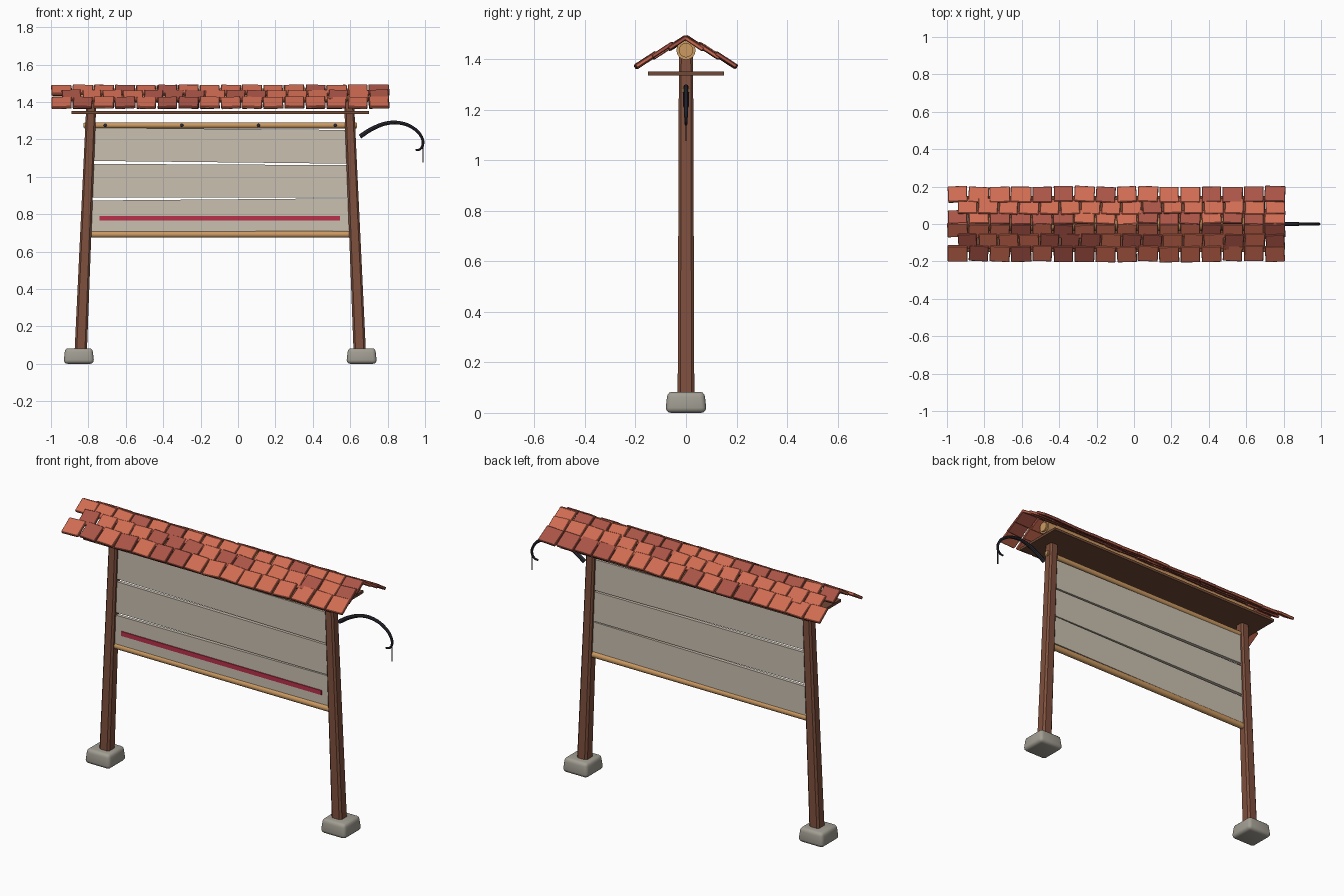
import bpy, bmesh, math, random
from mathutils import Matrix, Vector

random.seed(7)
old = bpy.data.objects.get("Cube")
if old:
    bpy.data.objects.remove(old, do_unlink=True)


def material(name, r, g, b):
    m = bpy.data.materials.new(name)
    m.use_nodes = True
    m.diffuse_color = (r, g, b, 1)
    m.node_tree.nodes["Principled BSDF"].inputs["Base Color"].default_value = (r, g, b, 1)
    return m


TILE = material("terracotta", 0.63, 0.15, 0.085)
TILE_DARK = material("dark terracotta", 0.40, 0.09, 0.062)
POST = material("brown wood", 0.21, 0.08, 0.047)
ROOF_BOARD = material("dark brown wood", 0.16, 0.065, 0.036)
POLE = material("golden wood", 0.60, 0.32, 0.12)
PLANK = material("pale plank", 0.60, 0.53, 0.44)
STONE = material("grey stone", 0.36, 0.34, 0.29)
RED = material("red paint", 0.48, 0.03, 0.07)
IRON = material("black iron", 0.025, 0.025, 0.038)

MID = -0.095          # centre line of the board; the hook sits off to one side


def finish(name, bm, *mats):
    bmesh.ops.recalc_face_normals(bm, faces=bm.faces)
    mesh = bpy.data.meshes.new(name)
    bm.to_mesh(mesh)
    bm.free()
    obj = bpy.data.objects.new(name, mesh)
    bpy.context.collection.objects.link(obj)
    for m in mats:
        mesh.materials.append(m)
    return obj


def smooth(obj):
    bpy.ops.object.select_all(action="DESELECT")
    obj.select_set(True)
    bpy.context.view_layer.objects.active = obj
    bpy.ops.object.shade_smooth_by_angle(angle=math.radians(40))


def add_box(bm, size, matrix, bevel=0.0, segments=1):
    verts = bmesh.ops.create_cube(bm, size=1, matrix=matrix @ Matrix.Diagonal((*size, 1)))["verts"]
    if bevel:
        edges = {e for v in verts for e in v.link_edges}
        bmesh.ops.bevel(bm, geom=list(edges), offset=bevel, segments=segments,
                        profile=0.5, affect="EDGES")


def box(name, size, center, mat, bevel=0.0, segments=1):
    bm = bmesh.new()
    add_box(bm, size, Matrix.Translation(center), bevel, segments)
    return finish(name, bm, mat)


def rod(name, radius, x0, x1, z, mat, sides=16):
    bm = bmesh.new()
    matrix = Matrix.Translation(((x0 + x1) / 2, 0, z)) @ Matrix.Rotation(math.pi / 2, 4, "Y")
    bmesh.ops.create_cone(bm, cap_ends=True, segments=sides, radius1=radius,
                          radius2=radius, depth=x1 - x0, matrix=matrix)
    caps = [e for e in bm.edges if any(len(f.verts) > 4 for f in e.link_faces)]
    bmesh.ops.bevel(bm, geom=caps, offset=radius * 0.25, segments=2, affect="EDGES")
    smooth(finish(name, bm, mat))


# Leaning posts on stone feet
for side, label in ((-1, "right"), (1, "left")):
    foot = box(label + "_stone_foot", (0.16, 0.16, 0.083),
               (MID + side * 0.756, 0, 0.0415), STONE, 0.02, 3)
    for v in foot.data.vertices:
        if v.co.z > 0.05:
            v.co.x += (MID + side * 0.756 - v.co.x) * 0.06
            v.co.y *= 0.94
    smooth(foot)
    bm = bmesh.new()
    add_box(bm, (0.066, 0.066, 1.36), Matrix.Translation((0, 0, 0.74)), 0.011)
    for v in bm.verts:
        t = (v.co.z - 0.06) / 1.36
        v.co.x = v.co.x * (1 - 0.2 * t) + MID + side * (0.746 - 0.058 * t)
        v.co.y *= 1 - 0.15 * t
    finish(label + "_post", bm, POST)

# Horizontal poles
rod("upper_pole", 0.016, -0.825, 0.637, 1.275, POLE)
rod("lower_pole", 0.018, -0.80, 0.61, 0.692, POLE)
rod("ridge_beam", 0.038, -0.85, 0.66, 1.435, POLE)

# Peg heads on the upper pole
bm = bmesh.new()
for i in range(4):
    bmesh.ops.create_uvsphere(bm, u_segments=10, v_segments=6, radius=0.009,
                              matrix=Matrix.Translation((-0.71 + i * 0.41, -0.015, 1.275)))
smooth(finish("pole_pegs", bm, IRON))

# Planks with slightly crooked edges: bottom left, bottom right, top left, top right
planks = ((0.703, 0.712, 0.873, 0.885),
          (0.889, 0.890, 1.069, 1.062),
          (1.085, 1.070, 1.262, 1.250))
for n, (bl, br, tl, tr) in enumerate(planks):
    bm = bmesh.new()
    outline = ((-0.785, bl), (0.595, br), (0.595, tr), (-0.785, tl))
    face = bm.faces.new([bm.verts.new((x, -0.010, z)) for x, z in outline])
    extruded = bmesh.ops.extrude_face_region(bm, geom=[face])["geom"]
    bmesh.ops.translate(bm, vec=(0, 0.020, 0),
                        verts=[v for v in extruded if isinstance(v, bmesh.types.BMVert)])
    finish("plank_%d" % (n + 1), bm, PLANK)

box("red_stripe", (1.285, 0.006, 0.026), (-0.0975, -0.0125, 0.778), RED)

# Flat board under the roof
box("roof_board", (1.59, 0.30, 0.015), (MID, 0, 1.343), ROOF_BOARD)


# Overlapping roof tiles: distance from ridge, height, tile length, left end
ROWS = ((0.158, 1.396, 0.098, -1.0), (0.092, 1.433, 0.095, -0.945), (0.034, 1.463, 0.085, -1.0))
COUNT, END = 16, 0.81
for side, label in ((-1, "front"), (1, "back")):
    bm = bmesh.new()
    for y, z, length, start in ROWS:
        pitch = (END - start) / COUNT
        for i in range(COUNT):
            spot = Vector((start + (i + 0.5) * pitch, side * (y + random.uniform(-0.004, 0.004)),
                           z + random.uniform(-0.002, 0.002)))
            matrix = (Matrix.Translation(spot)
                      @ Matrix.Rotation(-side * math.radians(33), 4, "X")
                      @ Matrix.Rotation(random.uniform(-0.06, 0.06), 4, "Z")
                      @ Matrix.Rotation(random.uniform(-0.03, 0.03), 4, "Y"))
            before = set(bm.faces)
            add_box(bm, (pitch * random.uniform(0.9, 0.98), length, 0.016), matrix, 0.003)
            shade = int(random.random() < 0.36)
            for f in bm.faces:
                if f not in before:
                    f.material_index = shade
    finish(label + "_roof_tiles", bm, TILE, TILE_DARK)

# Curved iron hook, tapering to its tip, with a thin hanging wire
path = ((0.652, 1.215), (0.72, 1.258), (0.80, 1.287), (0.87, 1.287), (0.935, 1.262),
        (0.98, 1.215), (0.988, 1.17), (0.972, 1.147), (0.95, 1.142))
curve = bpy.data.curves.new("hook", "CURVE")
curve.dimensions = "3D"
curve.bevel_depth = 0.012
curve.bevel_resolution = 2
curve.use_fill_caps = True
curve.resolution_u = 5
spline = curve.splines.new("BEZIER")
spline.bezier_points.add(len(path) - 1)
for i, (p, (x, z)) in enumerate(zip(spline.bezier_points, path)):
    p.co = (x, 0, z)
    p.handle_left_type = p.handle_right_type = "AUTO"
    p.radius = 1 - 0.07 * i
curve.materials.append(IRON)
hook = bpy.data.objects.new("hook", curve)
bpy.context.collection.objects.link(hook)
bpy.ops.object.select_all(action="DESELECT")
hook.select_set(True)
bpy.context.view_layer.objects.active = hook
bpy.ops.object.convert(target="MESH")
smooth(hook)
box("hook_wire", (0.005, 0.005, 0.09), (0.988, 0, 1.12), IRON)
